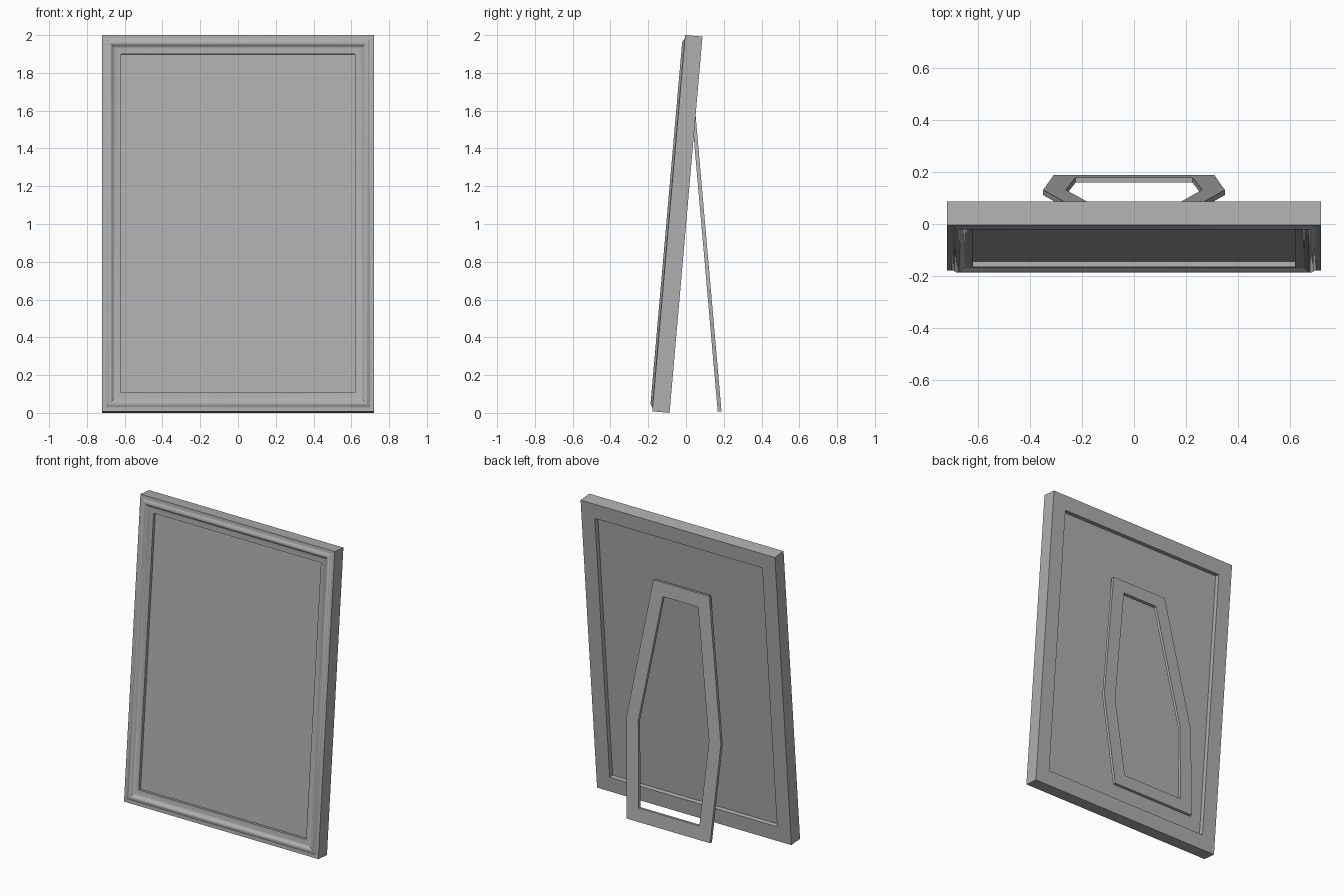
import bpy, bmesh, math

if "Cube" in bpy.data.objects:
    bpy.data.objects.remove(bpy.data.objects["Cube"])

W, H = 0.72, 2.0          # half width and height of the frame
TILT = math.radians(5)

grey = bpy.data.materials.new("dark_grey")
grey.diffuse_color = (0.43, 0.43, 0.43, 1)
grey.use_nodes = True
grey.node_tree.nodes["Principled BSDF"].inputs["Base Color"].default_value = grey.diffuse_color


def finish(bm, name, loc, tilt, smooth=False):
    bmesh.ops.recalc_face_normals(bm, faces=bm.faces)
    me = bpy.data.meshes.new(name)
    bm.to_mesh(me)
    bm.free()
    me.materials.append(grey)
    ob = bpy.data.objects.new(name, me)
    bpy.context.collection.objects.link(ob)
    ob.location = loc
    ob.rotation_euler.x = tilt
    if smooth:
        bpy.ops.object.select_all(action='DESELECT')
        ob.select_set(True)
        bpy.context.view_layer.objects.active = ob
        bpy.ops.object.shade_smooth_by_angle(angle=math.radians(40))
    return ob


def bridge_rings(bm, rings):
    """Join a closed series of equal-length vertex rings with quads."""
    m = len(rings[0])
    for i, a in enumerate(rings):
        b = rings[(i + 1) % len(rings)]
        for j in range(m):
            k = (j + 1) % m
            bm.faces.new((a[j], a[k], b[k], b[j]))


# moulded border: (inset, depth) profile with a soft bead, mitred at corners
profile = [(0, 0), (0, 0.092)]
for i in range(13):
    t = 2 * math.pi * i / 12
    base = 0.092 - 0.005 * i / 12
    profile.append((0.014 + 0.056 * i / 12, base + 0.0075 * (1 - math.cos(t))))
profile += [(0.10, 0.087), (0.10, 0)]

bm = bmesh.new()
rings = []
for inset, depth in profile:
    x, z0, z1 = W - inset, inset, H - inset
    rings.append([bm.verts.new((px, -depth, pz))
                  for px, pz in ((-x, z0), (x, z0), (x, z1), (-x, z1))])
bridge_rings(bm, rings)
finish(bm, "frame_border", (0, -0.087, 0), -TILT, True)

# picture panel, recessed on both sides
bm = bmesh.new()
bmesh.ops.create_cube(bm, size=1)
for v in bm.verts:
    v.co.x *= 2 * (W - 0.099)
    v.co.y = -0.049 + v.co.y * 0.036
    v.co.z = H / 2 + v.co.z * (H - 0.198)
finish(bm, "picture_panel", (0, -0.087, 0), -TILT)

# hexagonal easel stand with an open middle
outer = [(0.31, 0), (0.35, 0.65), (0.207, 1.58)]
inner = [(0.225, 0.09), (0.262, 0.65), (0.13, 1.49)]


def mirrored(half):
    return half + [(-x, z) for x, z in reversed(half)]


bm = bmesh.new()
rings = [[bm.verts.new((x, y, z)) for x, z in mirrored(half)]
         for half, y in ((outer, 0), (outer, -0.02), (inner, -0.02), (inner, 0))]
bridge_rings(bm, rings)
finish(bm, "easel_stand", (0, 0.188, 0.008), TILT)
